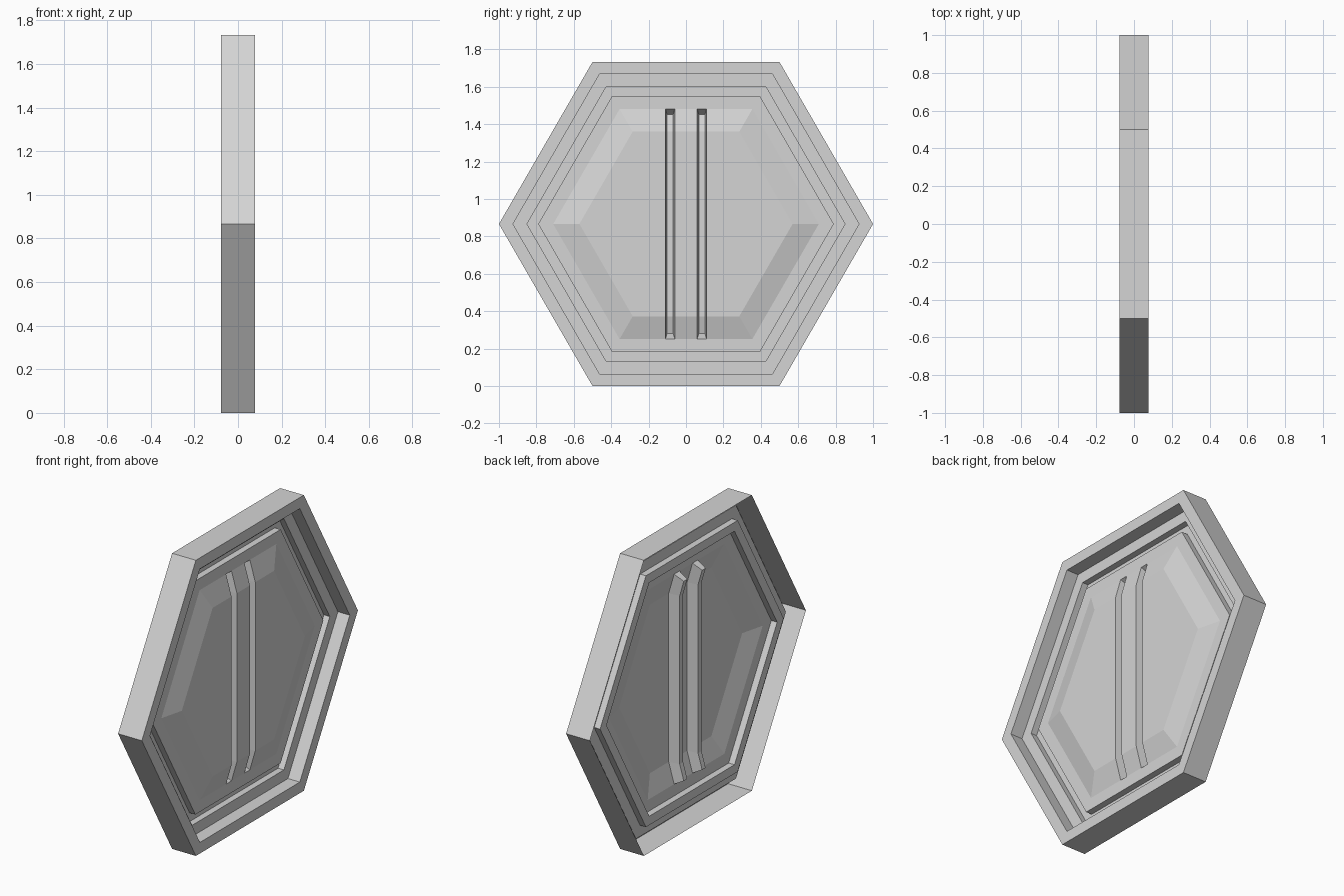
import bpy, bmesh
from math import sin, cos, pi, sqrt
from mathutils import Vector

cube = bpy.data.objects.get("Cube")
if cube:
    bpy.data.objects.remove(cube, do_unlink=True)

MID_Z = sqrt(3) / 2          # height of the hexagon's centre
HALF = 0.077                 # half thickness of the panel
RIM, PAN = 0.71, 0.57        # outer and inner radius of the raised centre
RISE, DEPTH = 0.035, 0.065   # height of the raised centre, depth of its channels
CHANNELS, TOP_W, FLOOR_W = (-0.085, 0.085), 0.025, 0.016

grey = bpy.data.materials.new("light_grey")
grey.use_nodes = True
colour = (0.66, 0.66, 0.66, 1)
grey.diffuse_color = colour
grey.node_tree.nodes["Principled BSDF"].inputs["Base Color"].default_value = colour

bm = bmesh.new()


def hexagon(radius, x):
    return [bm.verts.new((x, radius * cos(i * pi / 3), radius * sin(i * pi / 3)))
            for i in range(6)]


# Pressed sheet: outer wall, rim, ledge, seam groove, flange, raised centre
profile = [(1, -HALF), (1, HALF), (0.925, HALF), (0.925, 0), (0.85, 0),
           (0.85, -0.038), (0.79, -0.038), (0.79, 0), (RIM, 0), (PAN, RISE)]
rings = [hexagon(r, x) for r, x in profile]
for a, b in zip(rings, rings[1:]):
    for i in range(6):
        j = (i + 1) % 6
        bm.faces.new((a[i], a[j], b[j], b[i]))
bm.faces.new(rings[-1])


def centre_faces():
    return [f for f in bm.faces
            if all(Vector((v.co.y, v.co.z)).length < RIM + 0.01 for v in f.verts)]


# Open the two long slots in the raised centre
for y in CHANNELS:
    for edge in (y - TOP_W, y + TOP_W):
        faces = centre_faces()
        geom = faces + list({e for f in faces for e in f.edges}) \
            + list({v for f in faces for v in f.verts})
        bmesh.ops.bisect_plane(bm, geom=geom, plane_co=(0, edge, 0), plane_no=(0, 1, 0))
slots = [f for f in centre_faces()
         if any(abs(f.calc_center_median().y - y) < TOP_W * 0.9
                and max(abs(v.co.y - y) for v in f.verts) < TOP_W + 0.001
                for y in CHANNELS)]
bmesh.ops.delete(bm, geom=slots, context='FACES')

# Channels that follow the raised centre, with sloping walls and ends
end, bend = RIM * MID_Z, PAN * MID_Z
inset = 0.03
end_x = RISE * inset / (end - bend) - DEPTH
top_path = [(0, -end), (RISE, -bend), (RISE, bend), (0, end)]
floor_path = [(end_x, inset - end), (RISE - DEPTH, -bend),
              (RISE - DEPTH, bend), (end_x, end - inset)]
for y in CHANNELS:
    lines = [[bm.verts.new((x, y + w, z)) for x, z in path]
             for path, w in ((top_path, -TOP_W), (floor_path, -FLOOR_W),
                             (floor_path, FLOOR_W), (top_path, TOP_W))]
    for a, b in zip(lines, lines[1:]):
        for i in range(3):
            bm.faces.new((a[i], a[i + 1], b[i + 1], b[i]))
    for i in (0, 3):
        bm.faces.new([line[i] for line in lines])

bmesh.ops.remove_doubles(bm, verts=bm.verts[:], dist=0.0005)
bmesh.ops.recalc_face_normals(bm, faces=bm.faces[:])
rim = max(bm.faces, key=lambda f: f.calc_center_median().x)
if rim.normal.x < 0:
    bmesh.ops.reverse_faces(bm, faces=bm.faces[:])
bmesh.ops.translate(bm, verts=bm.verts[:], vec=(0, 0, MID_Z))

mesh = bpy.data.meshes.new("hexagonal_panel")
bm.to_mesh(mesh)
bm.free()
mesh.materials.append(grey)
panel = bpy.data.objects.new("hexagonal_panel", mesh)
bpy.context.collection.objects.link(panel)
